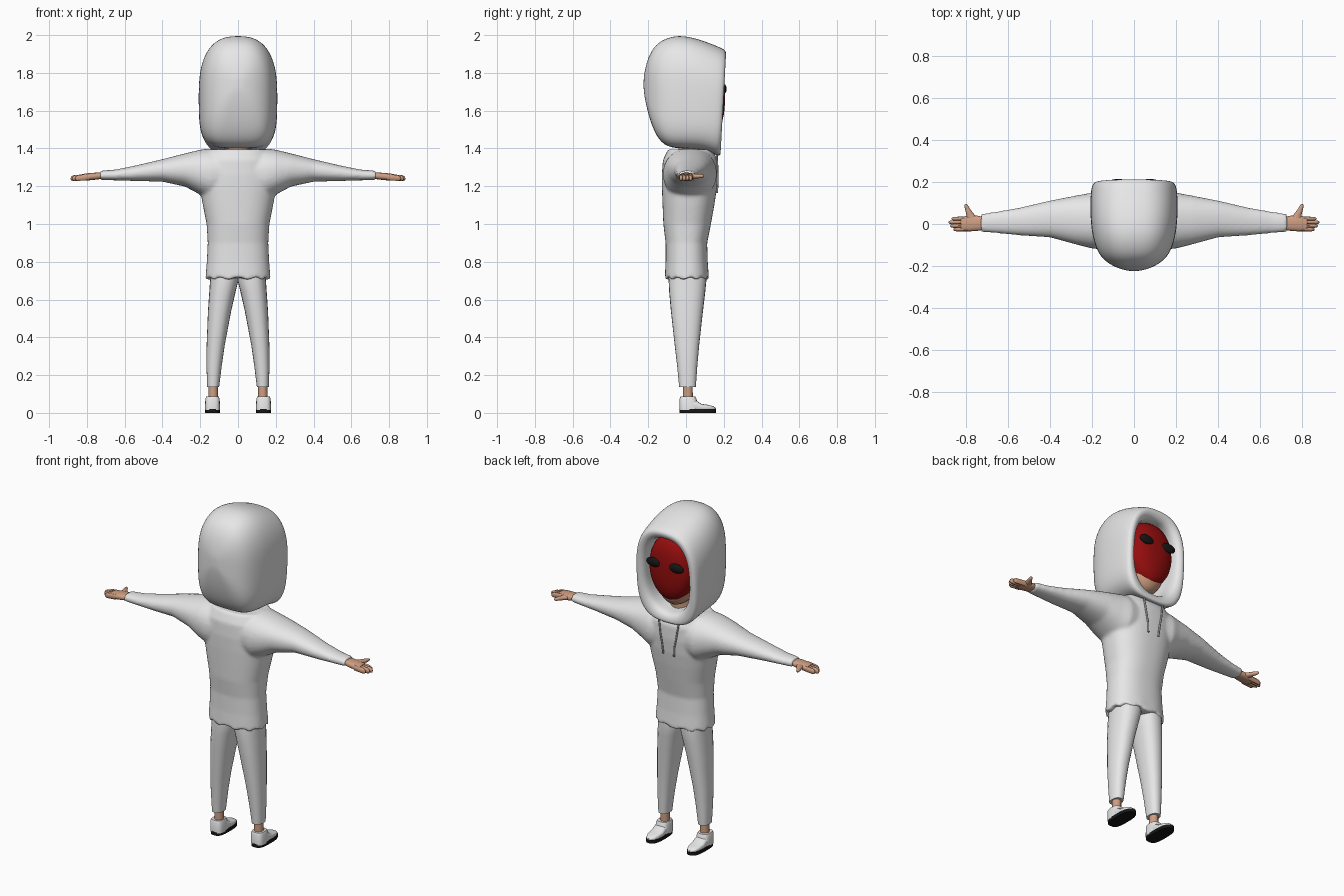
import bpy, bmesh, math
from mathutils import Vector

cube = bpy.data.objects.get("Cube")
if cube:
    bpy.data.objects.remove(cube)


def material(name, r, g, b):
    m = bpy.data.materials.new(name)
    m.use_nodes = True
    m.diffuse_color = (r, g, b, 1)
    bsdf = m.node_tree.nodes["Principled BSDF"]
    bsdf.inputs["Base Color"].default_value = (r, g, b, 1)
    bsdf.inputs["Roughness"].default_value = 0.8
    return m


CLOTH = material("white cloth", .8, .8, .8)
SKIN = material("skin", .62, .34, .22)
RED = material("dark red", .3, .004, .004)
BLACK = material("black", .008, .008, .008)
CORD = material("grey cord", .45, .45, .45)


def finish(name, bm, mat, angle=50):
    bmesh.ops.recalc_face_normals(bm, faces=bm.faces)
    mesh = bpy.data.meshes.new(name)
    bm.to_mesh(mesh)
    bm.free()
    mesh.materials.append(mat)
    mesh.shade_smooth()
    mesh.set_sharp_from_angle(angle=math.radians(angle))
    ob = bpy.data.objects.new(name, mesh)
    bpy.context.collection.objects.link(ob)
    return ob


def power(v, e):
    return math.copysign(abs(v) ** (2 / e), v)


def add_loft(bm, axis, rings, n=24, lo=2, hi=2, side=1, wave=0):
    """Skin rounded sections (position, a0, a1, b0, b1, low exponent) along an axis."""
    order = {"x": (2, 0, 1), "y": (0, 2, 1), "z": (0, 1, 2)}[axis]

    def vert(p, a, b):
        co = (a, b, p)
        co = (co[2], co[0], co[1]) if axis == "x" else tuple(co[i] for i in order)
        if axis == "y":
            co = (a, p, b)
        return bm.verts.new((co[0] * side, co[1], co[2]))

    loops = []
    for k, (p, a0, a1, b0, b1, *ex) in enumerate(rings):
        loop = []
        for i in range(n):
            t = 2 * math.pi * i / n
            c, s = math.cos(t), math.sin(t)
            e = (ex[0] if ex else lo) if s < 0 else hi
            drop = wave * math.sin(11 * t) if k == 0 else 0
            loop.append(vert(p + drop, (a0 + a1) / 2 + power(c, e) * (a1 - a0) / 2,
                             (b0 + b1) / 2 + power(s, e) * (b1 - b0) / 2))
        loops.append(loop)
    for l0, l1 in zip(loops, loops[1:]):
        for i in range(n):
            j = (i + 1) % n
            bm.faces.new((l0[i], l0[j], l1[j], l1[i]))
    for loop, r in ((loops[0], rings[0]), (loops[-1], rings[-1])):
        mid = vert(r[0], (r[1] + r[2]) / 2, (r[3] + r[4]) / 2)
        for i in range(n):
            bm.faces.new((loop[i], loop[(i + 1) % n], mid))


def loft(name, axis, rings, mat, sub=0, **kw):
    bm = bmesh.new()
    add_loft(bm, axis, rings, **kw)
    ob = finish(name, bm, mat, 180 if sub else 50)
    if sub:
        ob.modifiers.new("smooth surface", "SUBSURF").levels = sub
        ob.modifiers[0].render_levels = sub
    return ob


def wide(rings):
    """Sections symmetric in x: (position, half width, b0, b1, ...)."""
    return [(p, -w, w, *rest) for p, w, *rest in rings]


# Hood: shell from the back of the head to the rolled lip and inside again
hood = loft("hood", "y", wide([
    (-.224, .03, 1.70, 1.78), (-.208, .09, 1.61, 1.865), (-.172, .147, 1.49, 1.94),
    (-.12, .182, 1.412, 1.98), (-.04, .203, 1.398, 2.003), (.06, .21, 1.398, 1.983),
    (.15, .208, 1.38, 1.948, 3.6), (.205, .202, 1.355, 1.926, 3.2),
    (.217, .18, 1.37, 1.905, 2.8), (.205, .153, 1.405, 1.875, 2.4),
    (.17, .142, 1.42, 1.86, 2.3), (.08, .15, 1.42, 1.88, 2.3),
    (-.06, .13, 1.45, 1.85, 2.3)]), CLOTH, sub=2, n=32, lo=4, hi=2.6)
for v in hood.data.vertices:  # lean the opening back toward the chin
    v.co.y += .055 * (v.co.z - 1.92) * max(0, min(1, v.co.y / .2))

# Masked face, chin and neck
loft("mask", "y", wide([(.02, .14, 1.5, 1.87), (.1, .15, 1.48, 1.88),
                        (.155, .137, 1.485, 1.86), (.185, .112, 1.515, 1.83),
                        (.203, .06, 1.58, 1.77), (.206, .02, 1.64, 1.70)]),
     RED, sub=1, n=32, lo=1.9, hi=2.2)
loft("chin", "y", wide([(-.06, .06, 1.5, 1.65), (.0, .11, 1.45, 1.75), (.1, .115, 1.44, 1.75),
                        (.15, .09, 1.46, 1.7), (.17, .04, 1.52, 1.62)]), SKIN, sub=1)
loft("neck", "z", wide([(1.33, .07, -.04, .1), (1.55, .065, -.04, .1)]), SKIN)

for side, label in ((1, "left"), (-1, "right")):
    bm = bmesh.new()
    bmesh.ops.create_uvsphere(bm, u_segments=24, v_segments=12, radius=1)
    bmesh.ops.scale(bm, vec=(.047, .016, .027), verts=bm.verts)
    bmesh.ops.translate(bm, vec=(side * .076, .199, 1.715), verts=bm.verts)
    finish(label + "_eye", bm, BLACK)

# Hoodie: torso and sleeves fused into one soft surface
bm = bmesh.new()
add_loft(bm, "z", wide([
    (.712, .172, -.112, .122), (.8, .165, -.108, .115), (.9, .16, -.108, .112),
    (1.0, .166, -.12, .132), (1.1, .186, -.124, .15), (1.18, .2, -.127, .162),
    (1.26, .205, -.128, .168), (1.34, .19, -.122, .166), (1.395, .16, -.095, .14)]),
    n=66, lo=2.4, hi=2.4, wave=.009)
arm = [(.15, -.122, .163, 1.13, 1.4), (.2, -.117, .15, 1.155, 1.393),
       (.28, -.097, .135, 1.198, 1.374), (.4, -.064, .112, 1.224, 1.343),
       (.55, -.054, .077, 1.228, 1.308), (.65, -.044, .06, 1.231, 1.288),
       (.73, -.038, .048, 1.233, 1.282)]
for side in (1, -1):
    add_loft(bm, "x", [(0, -.11, .15, 1.15, 1.39)] + arm, n=32, side=side, lo=2.2, hi=2.2)
hoodie = finish("hoodie", bm, CLOTH, 180)
mod = hoodie.modifiers.new("fuse", "REMESH")
mod.mode, mod.voxel_size, mod.use_smooth_shade = "VOXEL", .009, True
mod = hoodie.modifiers.new("soften", "SMOOTH")
mod.factor, mod.iterations = .5, 6

for side, label in ((1, "left"), (-1, "right")):
    # Hand: palm, four close fingers and a thumb
    bm = bmesh.new()
    add_loft(bm, "x", [(.70, -.025, .03, 1.242, 1.272), (.75, -.033, .04, 1.235, 1.272),
                       (.80, -.036, .038, 1.23, 1.268), (.825, -.034, .034, 1.232, 1.264)],
             n=16, side=side, lo=2.6, hi=2.6)
    for i, tip in enumerate((.862, .878, .886, .872)):
        y = -.026 + i * .017
        add_loft(bm, "x", [(.79, y - .01, y + .01, 1.232, 1.266),
                           (tip - .015, y - .0095, y + .0095, 1.227, 1.259),
                           (tip - .003, y - .006, y + .006, 1.23, 1.252),
                           (tip, y - .002, y + .002, 1.237, 1.243)], n=10, side=side)
    add_loft(bm, "y", [(.015, .735, .8, 1.238, 1.268), (.045, .762, .8, 1.24, 1.266),
                       (.075, .785, .808, 1.243, 1.265), (.09, .793, .81, 1.246, 1.262),
                       (.096, .8, .806, 1.252, 1.257)], n=12, side=side)
    finish(label + "_hand", bm, SKIN)

    # Trouser leg, ankle and shoe
    loft(label + "_trouser_leg", "z", [
        (.137, .1, .163, -.036, .052), (.25, .086, .167, -.047, .06),
        (.36, .07, .166, -.06, .07), (.54, .036, .159, -.08, .09),
        (.64, .013, .152, -.089, .102), (.7, -.002, .148, -.092, .108),
        (.85, -.01, .14, -.085, .1)], CLOTH, n=24, side=side, lo=2.3, hi=2.3)
    loft(label + "_ankle", "z", [(.06, .105, .158, -.018, .038), (.16, .107, .156, -.016, .036)],
         SKIN, n=10, side=side)
    loft(label + "_sole", "z", [(0, .094, .176, -.035, .16), (.02, .094, .176, -.035, .16)],
         BLACK, n=32, side=side, lo=3.2, hi=2.6)
    bm = bmesh.new()
    add_loft(bm, "z", [(.015, .095, .175, -.034, .07), (.075, .097, .173, -.034, .055),
                       (.086, .102, .168, -.029, .05)], n=28, lo=3.2, hi=3.2, side=side)
    add_loft(bm, "y", [(.0, .098, .172, .015, .075), (.055, .097, .173, .015, .066),
                       (.08, .096, .174, .015, .048), (.12, .1, .17, .015, .042),
                       (.145, .11, .16, .015, .035), (.158, .125, .145, .015, .026)],
             n=20, lo=6, hi=2.8, side=side)
    finish(label + "_shoe", bm, CLOTH)

    # Hood drawstring hanging on the chest
    curve = bpy.data.curves.new(label + "_drawstring", "CURVE")
    curve.dimensions = "3D"
    curve.bevel_depth = .005
    curve.use_fill_caps = True
    path = [(.066, .163, 1.37), (.054, .167, 1.29), (.04, .168, 1.22), (.036, .164, 1.165)]
    spline = curve.splines.new("POLY")
    spline.points.add(len(path) - 1)
    for pt, (x, y, z) in zip(spline.points, path):
        pt.co = (x * side, y, z, 1)
    curve.materials.append(CORD)
    cord = bpy.data.objects.new(label + "_drawstring", curve)
    bpy.context.collection.objects.link(cord)
